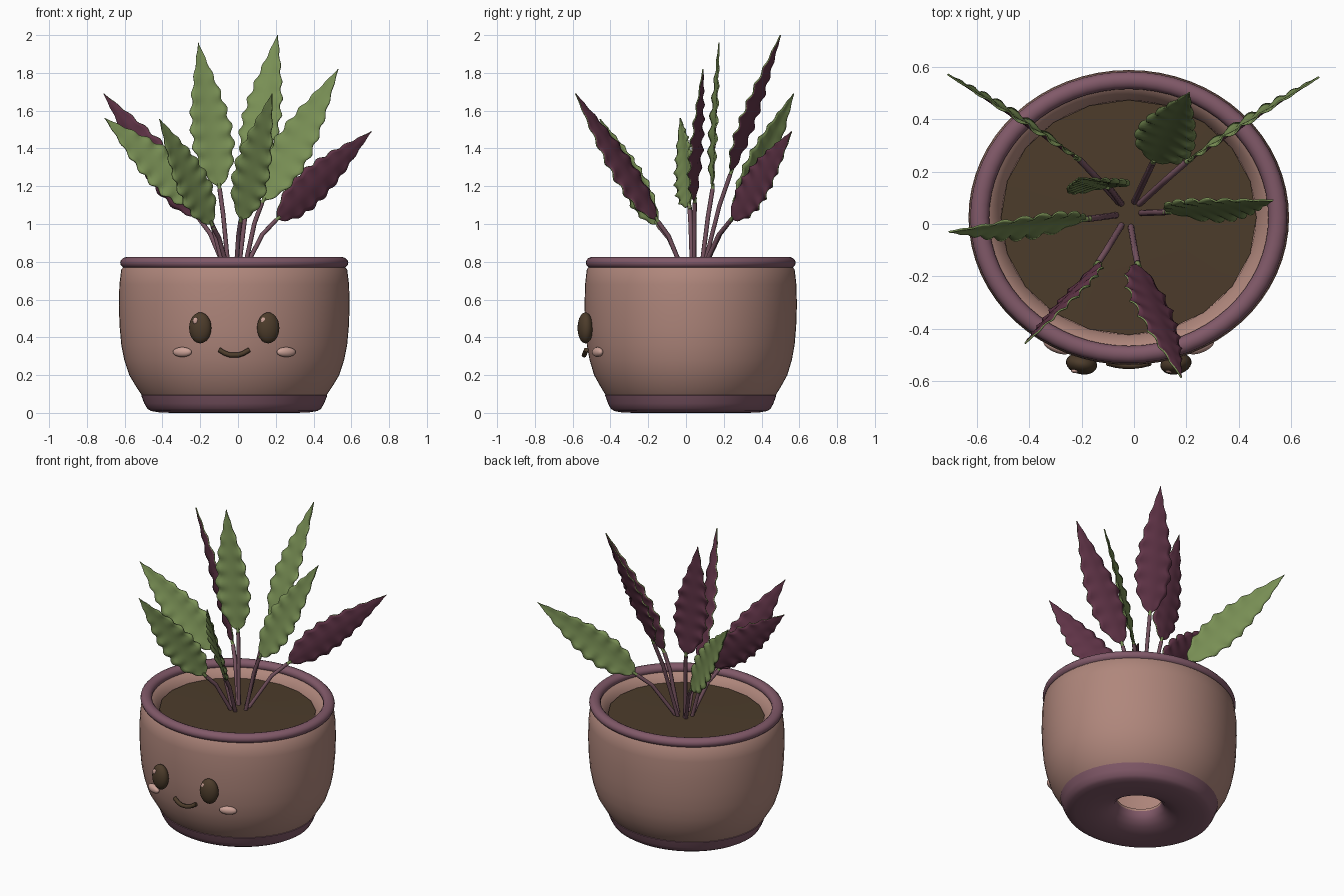
import bpy, bmesh, math
from math import sin, cos, pi
from mathutils import Vector

if "Cube" in bpy.data.objects:
    bpy.data.objects.remove(bpy.data.objects["Cube"])


def material(name, rgb):
    m = bpy.data.materials.new(name)
    m.use_nodes = True
    m.diffuse_color = (*rgb, 1)
    m.node_tree.nodes["Principled BSDF"].inputs["Base Color"].default_value = (*rgb, 1)
    return m


CLAY = material("pink clay", (0.43, 0.24, 0.20))
MAUVE = material("mauve glaze", (0.22, 0.10, 0.14))
SOIL = material("dark brown", (0.073, 0.045, 0.024))
BLUSH = material("blush pink", (0.60, 0.36, 0.31))
GREEN = material("leaf green", (0.19, 0.275, 0.09))
PURPLE = material("leaf purple", (0.12, 0.035, 0.065))
STEM = material("stem mauve", (0.18, 0.085, 0.115))

CENTRE = Vector((-0.02, 0.025, 0))
OVAL = 0.92  # depth of the pot relative to its width


def finish(name, bm, mats, angle=40):
    mesh = bpy.data.meshes.new(name)
    bm.to_mesh(mesh)
    bm.free()
    ob = bpy.data.objects.new(name, mesh)
    bpy.context.collection.objects.link(ob)
    for m in mats:
        mesh.materials.append(m)
    bpy.ops.object.select_all(action="DESELECT")
    ob.select_set(True)
    bpy.context.view_layer.objects.active = ob
    bpy.ops.object.shade_smooth_by_angle(angle=math.radians(angle))
    return ob


def lathe(name, profile, mat, closed=True, segments=64):
    """Turn a (radius, height) profile into an oval body; zero radius makes a pole."""
    bm = bmesh.new()
    rings = []
    for r, z in profile:
        if r == 0:
            rings.append([bm.verts.new(CENTRE + Vector((0, 0, z)))] * segments)
            continue
        rings.append([bm.verts.new(CENTRE + Vector((r * cos(a), r * sin(a) * OVAL, z)))
                      for a in (2 * pi * i / segments for i in range(segments))])
    pairs = list(zip(rings, rings[1:]))
    if closed:
        pairs.append((rings[-1], rings[0]))
    for low, high in pairs:
        for i in range(segments):
            j = (i + 1) % segments
            bm.faces.new(dict.fromkeys((low[i], low[j], high[j], high[i])))
    bmesh.ops.recalc_face_normals(bm, faces=bm.faces)
    return finish(name, bm, [mat])


def ellipsoid(name, centre, size, mat, turn=0):
    bm = bmesh.new()
    bmesh.ops.create_uvsphere(bm, u_segments=24, v_segments=14, radius=1)
    bmesh.ops.scale(bm, vec=size, verts=bm.verts)
    ob = finish(name, bm, [mat])
    ob.location = centre
    ob.rotation_euler.z = turn


def tube(name, points, radius, mat):
    curve = bpy.data.curves.new(name, "CURVE")
    curve.dimensions = "3D"
    curve.bevel_depth = radius
    curve.bevel_resolution = 2
    curve.use_fill_caps = True
    spline = curve.splines.new("POLY")
    spline.points.add(len(points) - 1)
    for p, co in zip(spline.points, points):
        p.co = (*co, 1)
    spline.use_smooth = True
    ob = bpy.data.objects.new(name, curve)
    bpy.context.collection.objects.link(ob)
    curve.materials.append(mat)


# Hollow pot body: outer wall, lip, inner wall and floor around the drain hole
lathe("pot_body", [
    (0.14, 0.10), (0.48, 0.085), (0.49, 0.095), (0.52, 0.14), (0.556, 0.20), (0.582, 0.28),
    (0.598, 0.36), (0.607, 0.46), (0.611, 0.57), (0.608, 0.68), (0.598, 0.76), (0.57, 0.79),
    (0.535, 0.78), (0.51, 0.755), (0.485, 0.72), (0.47, 0.60), (0.44, 0.25), (0.40, 0.14),
    (0.14, 0.115)], CLAY)

# Base: ring-shaped underside curving up into a drain hole
lathe("pot_base", [
    (0.14, 0.10), (0.142, 0.08), (0.16, 0.05), (0.20, 0.023), (0.26, 0.006), (0.33, 0),
    (0.40, 0.003), (0.44, 0.010), (0.46, 0.022), (0.476, 0.05), (0.493, 0.093), (0.46, 0.105)],
    MAUVE)

# Rounded rim
lathe("pot_rim", [(0.568 + 0.036 * cos(a), 0.795 + 0.03 * sin(a))
                  for a in (2 * pi * k / 14 for k in range(14))], MAUVE)

lathe("soil", [(0.487, 0.732), (0.25, 0.736), (0, 0.74)], SOIL, closed=False, segments=20)

# Face
for side, word in ((-1, "right"), (1, "left")):
    ellipsoid(word + "_eye", (-0.02 + side * 0.18, -0.533, 0.45), (0.06, 0.04, 0.082),
              SOIL, side * 0.2)
    ellipsoid(word + "_eye_glint", (-0.045 + side * 0.18, -0.56, 0.488),
              (0.015, 0.008, 0.018), BLUSH)
    ellipsoid(word + "_cheek", (-0.02 + side * 0.275, -0.468, 0.322), (0.054, 0.022, 0.026),
              BLUSH, side * 0.4)
tube("mouth", [(-0.02 + 0.08 * u, -0.54 + 0.012 * u * u, 0.304 + 0.03 * u * u)
               for u in (-1, -0.6, -0.25, 0.25, 0.6, 1)], 0.013, SOIL)


def leaf(name, base, tip, facing, half_width):
    """Scalloped two-coloured blade from base to tip, green side towards facing."""
    base, tip = Vector(base), Vector(tip)
    axis = tip - base
    along = axis.normalized()
    n = Vector(facing)
    n = (n - along * n.dot(along)).normalized()
    across = along.cross(n)
    rows, cols, neck = 64, 8, 0.04
    bm = bmesh.new()
    grid = []
    for i in range(rows + 1):
        t = i / rows
        s = max(0, (t - neck) / (1 - neck))
        phase = 2 * pi * 8 * s
        w = max(0.006 * (1 - 0.8 * t), half_width * sin(pi * s ** 0.64) * (1 + 0.09 * sin(phase)))
        row = []
        for j in range(cols + 1):
            u = 2 * j / cols - 1
            lift = w * (0.10 * abs(u) + 0.08 * u * u * cos(phase))
            row.append(bm.verts.new(base + axis * t + across * (u * w) + n * lift))
        grid.append(row)
    for a, b in zip(grid, grid[1:]):
        for j in range(cols):
            bm.faces.new((a[j], b[j], b[j + 1], a[j + 1]))
    bm.normal_update()
    if sum(f.normal.dot(n) for f in bm.faces) < 0:
        bmesh.ops.reverse_faces(bm, faces=bm.faces)
    ob = finish(name, bm, [GREEN, PURPLE], 60)
    solid = ob.modifiers.new("thickness", "SOLIDIFY")
    solid.thickness = 0.007
    solid.offset = 0
    solid.material_offset = 1
    # Bent stem from the soil to the blade
    root = Vector((-0.02, 0.04, 0.72))
    out = Vector((base.x - root.x, base.y - root.y, 0)).normalized()
    root += out * 0.045
    bend = root.lerp(base, 0.65) + Vector((0, 0, 0.035))
    tube(name + "_stem", [root, root.lerp(bend, 0.85), bend, bend.lerp(base, 0.2),
                          base + along * 0.015], 0.012, STEM)
    tube(name + "_collar", [base - along * 0.005, base + along * 0.045], 0.01, GREEN)


# name, blade base, blade tip, direction of the green side, half width
LEAVES = [
    ("front_leaf", (0.01, -0.14, 1.0), (0.18, -0.585, 1.69), (-0.5, -0.65, -0.3), 0.105),
    ("back_right_leaf", (-0.2, 0.24, 1.02), (-0.71, 0.57, 1.69), (0.55, 0.75, 0.05), 0.105),
    ("back_left_leaf", (0.19, 0.23, 1.01), (0.705, 0.56, 1.49), (-0.5, 0.68, 0.07), 0.1),
    ("right_leaf", (-0.17, 0.02, 1.08), (-0.705, -0.03, 1.56), (0.3, -0.85, 0.25), 0.11),
    ("front_right_leaf", (-0.13, -0.14, 0.98), (-0.415, -0.455, 1.555), (0.6, -0.75, -0.1), 0.1),
    ("tall_right_leaf", (-0.095, 0.14, 1.17), (-0.21, 0.175, 1.96), (0.15, -1, 0.07), 0.108),
    ("tall_back_leaf", (0.07, 0.23, 1.25), (0.21, 0.5, 2.0), (-0.35, -0.85, 0.37), 0.108),
    ("left_leaf", (0.12, 0.045, 1.1), (0.53, 0.09, 1.82), (-0.25, -0.95, 0.2), 0.108),
]
for spec in LEAVES:
    leaf(*spec)
